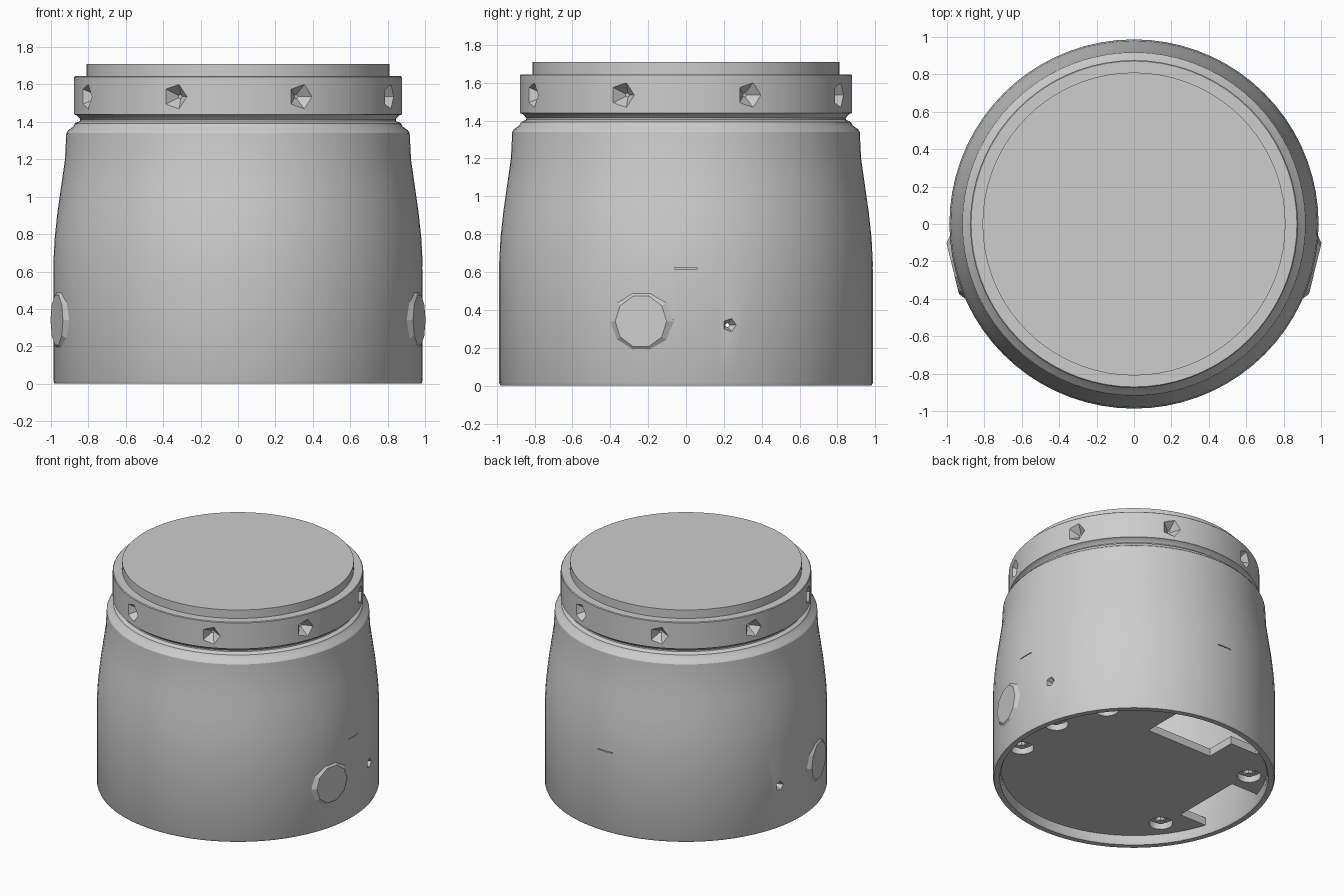
import bpy, bmesh, math
from mathutils import Matrix, Vector

if "Cube" in bpy.data.objects:
    bpy.data.objects.remove(bpy.data.objects["Cube"], do_unlink=True)

grey = bpy.data.materials.new("plain_grey")
grey.use_nodes = True
grey.diffuse_color = (0.61, 0.61, 0.61, 1)
grey.node_tree.nodes["Principled BSDF"].inputs["Base Color"].default_value = (0.61, 0.61, 0.61, 1)


def finish(bm, name):
    bmesh.ops.recalc_face_normals(bm, faces=bm.faces)
    mesh = bpy.data.meshes.new(name)
    bm.to_mesh(mesh)
    bm.free()
    mesh.materials.append(grey)
    obj = bpy.data.objects.new(name, mesh)
    bpy.context.collection.objects.link(obj)
    return obj


def select(obj):
    bpy.ops.object.select_all(action='DESELECT')
    obj.select_set(True)
    bpy.context.view_layer.objects.active = obj


def smooth(obj, degrees=30):
    select(obj)
    bpy.ops.object.shade_smooth_by_angle(angle=math.radians(degrees))


def lathe(name, profile, steps=72):
    """Revolve (radius, height) points around z."""
    bm = bmesh.new()
    verts = [bm.verts.new((r, 0, z)) for r, z in profile]
    edges = [bm.edges.new(pair) for pair in zip(verts, verts[1:])]
    bmesh.ops.spin(bm, geom=verts + edges, cent=(0, 0, 0), axis=(0, 0, 1),
                   angle=math.tau, steps=steps, use_duplicate=False)
    bmesh.ops.remove_doubles(bm, verts=bm.verts, dist=0.0005)
    return finish(bm, name)


def radial(degrees, r, z):
    """Frame on the wall with its z axis pointing outwards."""
    return (Matrix.Rotation(math.radians(degrees), 4, 'Z')
            @ Matrix.Translation((r, 0, z)) @ Matrix.Rotation(math.pi / 2, 4, 'Y'))


def cone(bm, matrix, r1, r2, depth, sides):
    bmesh.ops.create_cone(bm, cap_ends=True, segments=sides, radius1=r1,
                          radius2=r2, depth=depth, matrix=matrix)


def box(bm, centre, size, turn=Matrix.Identity(4)):
    scale = Matrix.Diagonal(Vector((*size, 1)))
    bmesh.ops.create_cube(bm, size=1, matrix=turn @ Matrix.Translation(centre) @ scale)


def cut(obj, bm):
    cutter = finish(bm, "cutter")
    cutter.hide_render = True
    mod = obj.modifiers.new("cut", 'BOOLEAN')
    mod.operation, mod.solver, mod.object = 'DIFFERENCE', 'EXACT', cutter
    mod.use_self = True
    select(obj)
    bpy.ops.object.modifier_apply(modifier=mod.name)
    bpy.data.objects.remove(cutter, do_unlink=True)


# Hollow thin-walled housing with a tapered shoulder and a narrow neck
housing = lathe("housing", [
    (0, 1.43), (0.84, 1.43), (0.845, 1.405), (0.872, 1.392), (0.88, 1.375),
    (0.908, 1.355), (0.918, 1.34), (0.925, 1.2), (0.945, 1.06), (0.965, 0.92),
    (0.98, 0.78), (0.987, 0.65), (0.987, 0.015), (0.98, 0), (0.94, 0),
    (0.93, 0.02), (0.93, 0.7), (0.87, 1.25), (0.87, 1.35), (0, 1.35)])
bm = bmesh.new()
for angle in (13.5, 166.5):
    cone(bm, radial(angle, 0.96, 0.32), 0.01, 0.04, 0.07, 5)
for angle in (0, 90):
    box(bm, (0.985, 0, 0.62), (0.02, 0.12, 0.006),
        Matrix.Rotation(math.radians(angle), 4, 'Z'))
cut(housing, bm)
smooth(housing)

# Collar with eight five-sided dimples
collar = lathe("collar", [(0, 1.41), (0.84, 1.41), (0.862, 1.435), (0.876, 1.44),
                          (0.876, 1.64), (0.871, 1.645), (0, 1.645)])
bm = bmesh.new()
for i in range(8):
    cone(bm, radial(22.5 + 45 * i, 0.855, 1.535), 0.012, 0.09, 0.09, 5)
cut(collar, bm)
smooth(collar)

# Flat top cap
smooth(lathe("top_cap", [(0, 1.6), (0.81, 1.6), (0.81, 1.71), (0, 1.71)]))

# Flat side buttons with a wide faceted rim
for side, angle in (("left", -13.8), ("right", 193.8)):
    bm = bmesh.new()
    cone(bm, radial(angle, 0.957, 0.34), 0.172, 0.172, 0.03, 10)
    cone(bm, radial(angle, 0.985, 0.34), 0.172, 0.14, 0.026, 10)
    finish(bm, side + "_button")

# Thin recessed base plate with a stepped rear notch, a side notch and screw pockets
base = lathe("base_plate", [(0, 0.07), (0.935, 0.07), (0.935, 0.13), (0, 0.13)])
screws = [(0.79, -0.28), (0.82, 0.13), (0.68, 0.51), (-0.63, -0.46), (-0.68, 0.44)]
bm = bmesh.new()
box(bm, (-0.01, 0.74, 0.1), (0.56, 0.52, 0.3))
box(bm, (-0.37, 0.84, 0.1), (0.3, 0.26, 0.28))
box(bm, (-0.82, 0, 0.1), (0.32, 0.56, 0.3))
for x, y in screws:
    cone(bm, Matrix.Translation((x, y, 0.06)), 0.085, 0.085, 0.12, 16)
cut(base, bm)
smooth(base)

# Screw heads
for i, (x, y) in enumerate(screws):
    bm = bmesh.new()
    cone(bm, Matrix.Translation((x, y, 0.11)), 0.03, 0.055, 0.06, 8)
    finish(bm, f"screw_{i + 1}")
